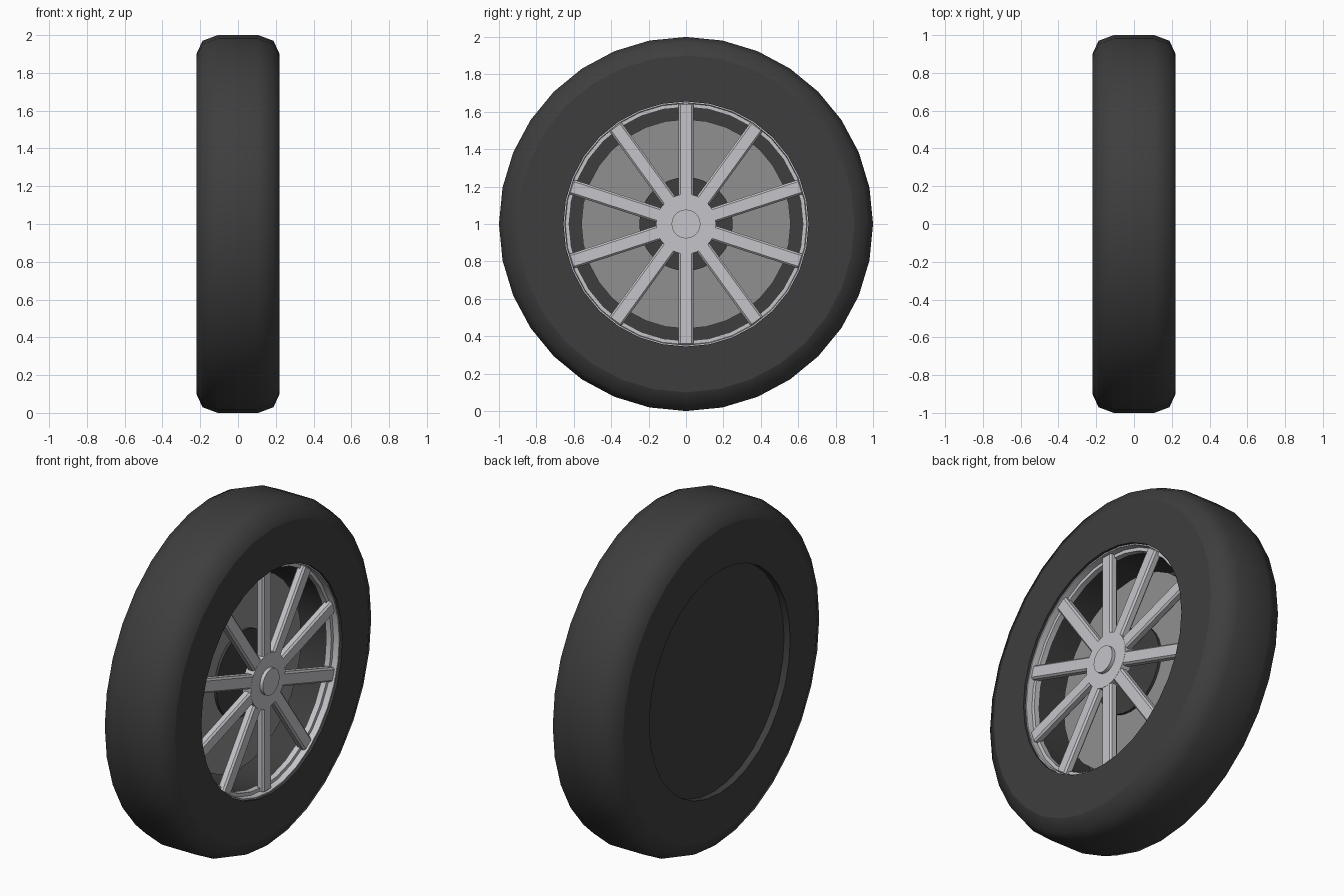
import bpy, bmesh, math
from mathutils import Matrix, Vector

cube = bpy.data.objects.get("Cube")
if cube:
    bpy.data.objects.remove(cube, do_unlink=True)

SIDES = 32
CENTRE = Vector((0, 0, 1))


def material(name, r, g, b, roughness=0.6):
    mat = bpy.data.materials.new(name)
    mat.use_nodes = True
    mat.diffuse_color = (r, g, b, 1)
    shader = mat.node_tree.nodes["Principled BSDF"]
    shader.inputs["Base Color"].default_value = (r, g, b, 1)
    shader.inputs["Roughness"].default_value = roughness
    return mat


rubber = material("dark rubber", 0.048, 0.048, 0.048)
silver = material("silver metal", 0.56, 0.56, 0.59)
grey = material("brake grey", 0.28, 0.28, 0.285)


def add_object(name, bm, mat):
    mesh = bpy.data.meshes.new(name)
    bm.to_mesh(mesh)
    bm.free()
    mesh.materials.append(mat)
    obj = bpy.data.objects.new(name, mesh)
    bpy.context.collection.objects.link(obj)
    obj.location = CENTRE
    return obj


def lathe(name, profile, mat, closed=True, crease_radii=()):
    """Spin (x, radius) points around the axle."""
    bm = bmesh.new()
    verts = [bm.verts.new((x, 0, r)) for x, r in profile]
    edges = [bm.edges.new(pair) for pair in zip(verts, verts[1:])]
    if closed:
        edges.append(bm.edges.new((verts[-1], verts[0])))
    bmesh.ops.spin(bm, geom=verts + edges, cent=(0, 0, 0), axis=(1, 0, 0),
                   angle=math.tau, steps=SIDES, use_merge=True)
    bmesh.ops.remove_doubles(bm, verts=bm.verts, dist=0.0005)
    bmesh.ops.recalc_face_normals(bm, faces=bm.faces)
    for face in bm.faces:
        face.smooth = True
    for edge in bm.edges:
        on_crease = any(all(abs(v.co.yz.length - r) < 0.001 for v in edge.verts)
                        for r in crease_radii)
        edge.smooth = edge.calc_face_angle(0) < math.radians(50) and not on_crease
    return add_object(name, bm, mat)


def disc(name, x0, x1, radius, mat):
    return lathe(name, [(x0, 0), (x0, radius), (x1, radius), (x1, 0)], mat, closed=False)


# Tyre with chamfered shoulders and flat sidewalls
half = [(0.22, 0.655), (0.22, 0.74), (0.22, 0.9), (0.188, 0.97), (0.107, 1.0)]
mirrored = [(-x, r) for x, r in reversed(half)]
lathe("tyre", half + mirrored, rubber, crease_radii=(0.9, 0.74))

# Closed back and dark inner barrel
disc("back_panel", -0.18, -0.15, 0.656, rubber)
lathe("inner_barrel", [(-0.16, 0.656), (0.14, 0.656), (0.14, 0.626), (-0.16, 0.626)], rubber)

# Silver rim ring
lathe("rim_ring", [(0.14, 0.657), (0.205, 0.657), (0.205, 0.648), (0.17, 0.645),
                   (0.17, 0.625), (0.14, 0.625)], silver)

# Brake disc and dark axle hub
disc("brake_disc", -0.02, 0.02, 0.56, grey)
disc("axle_hub", -0.16, 0.035, 0.25, rubber)

# Wheel hub and centre cap
disc("wheel_hub", 0.14, 0.196, 0.16, silver)
disc("centre_cap", 0.15, 0.216, 0.077, silver)

# Ten bevelled spokes
SPOKES = 10
for i in range(SPOKES):
    bm = bmesh.new()
    bmesh.ops.create_cube(bm, size=1)
    bmesh.ops.scale(bm, vec=(0.05, 0.08, 0.55), verts=bm.verts)
    bmesh.ops.bevel(bm, geom=bm.edges[:], offset=0.01, segments=1, affect="EDGES")
    bmesh.ops.translate(bm, vec=(0.17, 0, 0.375), verts=bm.verts)
    turn = Matrix.Rotation(math.tau * i / SPOKES, 3, "X")
    bmesh.ops.rotate(bm, cent=(0, 0, 0), matrix=turn, verts=bm.verts)
    add_object(f"spoke_{i + 1}", bm, silver)
